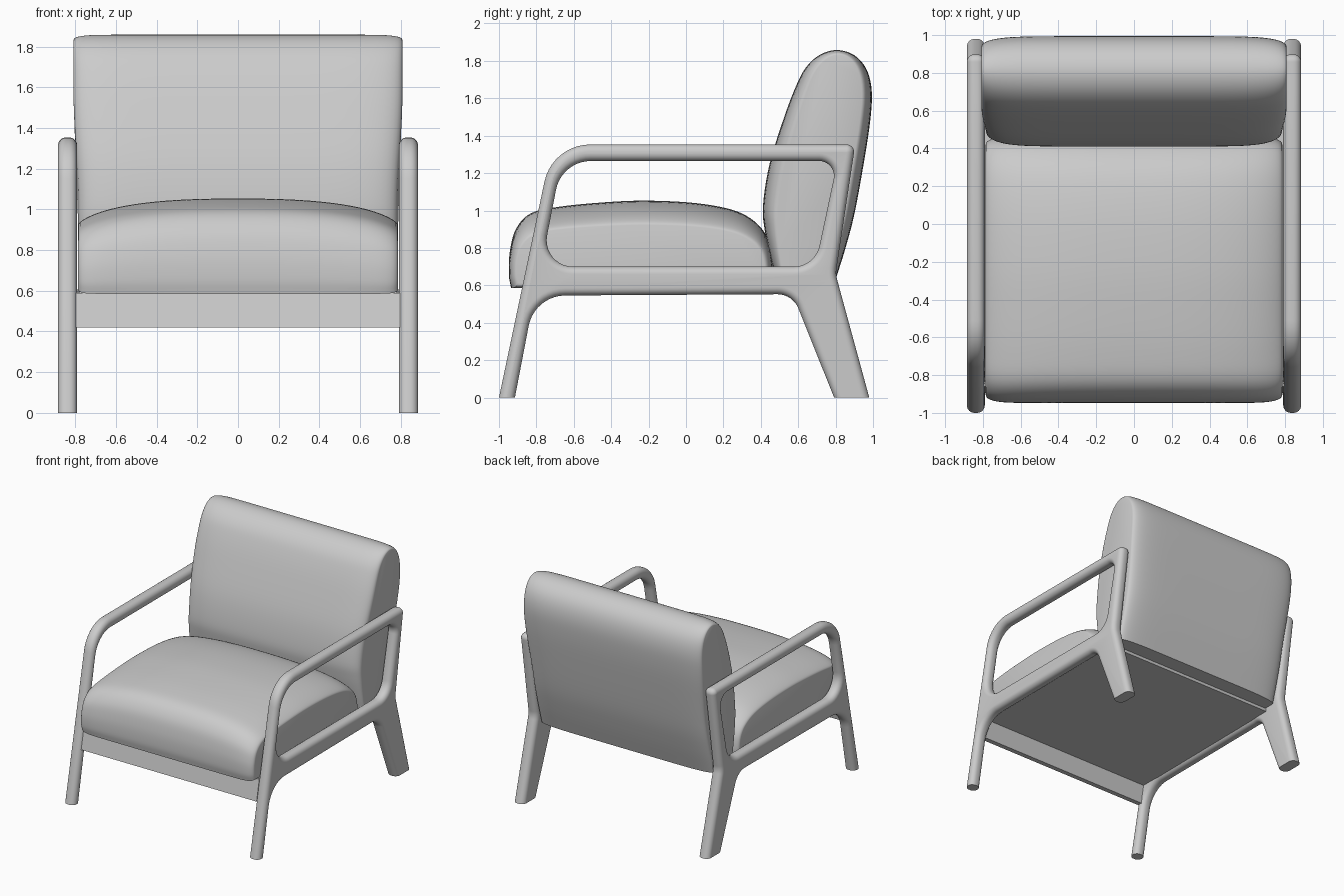
import bpy, bmesh, math
from mathutils import Matrix, Vector

cube = bpy.data.objects.get("Cube")
if cube:
    bpy.data.objects.remove(cube, do_unlink=True)

grey = bpy.data.materials.new("plain grey")
grey.use_nodes = True
COLOUR = (0.6, 0.6, 0.6, 1)
grey.diffuse_color = COLOUR
grey.node_tree.nodes["Principled BSDF"].inputs["Base Color"].default_value = COLOUR


def add_object(name, bm, angle=40):
    bmesh.ops.recalc_face_normals(bm, faces=bm.faces)
    mesh = bpy.data.meshes.new(name)
    bm.to_mesh(mesh)
    bm.free()
    mesh.materials.clear()
    mesh.materials.append(grey)
    obj = bpy.data.objects.new(name, mesh)
    bpy.context.collection.objects.link(obj)
    bpy.ops.object.select_all(action='DESELECT')
    obj.select_set(True)
    bpy.context.view_layer.objects.active = obj
    bpy.ops.object.shade_smooth_by_angle(angle=math.radians(angle))
    return obj


def fillet(corners, steps=10):
    """Polygon of (y, z, radius) corners with each corner rounded."""
    out = []
    for i, (a, b, r) in enumerate(corners):
        p = Vector((a, b))
        d0 = (Vector(corners[i - 1][:2]) - p).normalized()
        d1 = (Vector(corners[(i + 1) % len(corners)][:2]) - p).normalized()
        if r == 0:
            out.append(p)
            continue
        half = d0.angle(d1) / 2
        centre = p + (d0 + d1).normalized() * r / math.sin(half)
        s = p + d0 * r / math.tan(half) - centre
        e = p + d1 * r / math.tan(half) - centre
        sweep = s.angle(e)
        for k in range(steps + 1):
            t = k / steps
            out.append(centre + (s * math.sin((1 - t) * sweep)
                                 + e * math.sin(t * sweep)) / math.sin(sweep))
    return out


def smooth_path(points, steps=5):
    """Catmull-Rom curve through the points."""
    p = [Vector(q) for q in points]
    p = [2 * p[0] - p[1]] + p + [2 * p[-1] - p[-2]]
    out = []
    for i in range(1, len(p) - 2):
        a, b, c, d = p[i - 1:i + 3]
        for k in range(steps):
            t = k / steps
            out.append(0.5 * (2 * b + (c - a) * t + (2 * a - 5 * b + 4 * c - d) * t * t
                              + (3 * b - a - 3 * c + d) * t ** 3))
    return out + [p[-2]]


def loft(name, path, place, stations=40):
    """Sweep a side profile across the width; place(u, p) shapes each section."""
    bm = bmesh.new()
    rings = []
    for i in range(stations + 1):
        u = -math.cos(math.pi * i / stations)
        rings.append([bm.verts.new(place(u, p)) for p in path])
    n = len(path)
    for r0, r1 in zip(rings, rings[1:]):
        for k in range(n):
            bm.faces.new((r0[k], r0[(k + 1) % n], r1[(k + 1) % n], r1[k]))
    bm.faces.new(rings[0])
    bm.faces.new(rings[-1])
    return add_object(name, bm)


def dome(u, power):
    return math.sqrt(max(0, 1 - abs(u) ** power))


# Side frames: one rounded outline with the opening under the arm
OUTLINE = [(-1.021, -0.1, 0), (-0.715, 1.353, 0.25), (0.905, 1.353, 0.04),
           (0.80, 0.66, 0.15), (1.007, -0.1, 0), (0.832, -0.1, 0),
           (0.57, 0.553, 0.12), (-0.81, 0.545, 0.2), (-0.934, -0.1, 0)]
OPENING = [(-0.775, 0.70, 0.14), (-0.665, 1.265, 0.19),
           (0.81, 1.265, 0.08), (0.69, 0.70, 0.14)]
ROUND = 0.04


def side_frame(name, x):
    curve = bpy.data.curves.new(name + " outline", 'CURVE')
    curve.dimensions = '2D'
    curve.fill_mode = 'BOTH'
    curve.extrude = 0.0475 - ROUND
    curve.bevel_depth = ROUND
    curve.bevel_resolution = 5
    curve.offset = -ROUND
    for corners in (OUTLINE, OPENING):
        pts = fillet(corners)
        spline = curve.splines.new('POLY')
        spline.points.add(len(pts) - 1)
        for sp, p in zip(spline.points, pts):
            sp.co = (p.x, p.y, 0, 1)
        spline.use_cyclic_u = True
    helper = bpy.data.objects.new(name + " helper", curve)
    bpy.context.collection.objects.link(helper)
    graph = bpy.context.evaluated_depsgraph_get()
    mesh = bpy.data.meshes.new_from_object(helper.evaluated_get(graph))
    bpy.data.objects.remove(helper, do_unlink=True)
    bm = bmesh.new()
    bm.from_mesh(mesh)
    bpy.data.meshes.remove(mesh)
    # Stand the flat outline up in the side plane
    bm.transform(Matrix(((0, 0, 1, x), (1, 0, 0, 0), (0, 1, 0, 0), (0, 0, 0, 1))))
    bmesh.ops.remove_doubles(bm, verts=bm.verts, dist=0.0005)
    # Trim the feet level with the floor
    cut = bmesh.ops.bisect_plane(bm, geom=bm.verts[:] + bm.edges[:] + bm.faces[:],
                                 plane_co=(0, 0, 0), plane_no=(0, 0, 1), clear_inner=True)
    edges = [e for e in cut["geom_cut"] if isinstance(e, bmesh.types.BMEdge)]
    bmesh.ops.holes_fill(bm, edges=edges)
    add_object(name, bm, 35)


for name, x in (("left_side_frame", 0.8375), ("right_side_frame", -0.8375)):
    side_frame(name, x)

# Seat cushion: domed top with a rolled front
SEAT = smooth_path([(-0.935, 0.585), (-0.947, 0.66), (-0.942, 0.78), (-0.91, 0.9),
                    (-0.83, 0.985), (-0.68, 1.02), (-0.45, 1.043), (-0.22, 1.053),
                    (0.05, 1.04), (0.26, 1.0), (0.38, 0.93), (0.44, 0.84),
                    (0.462, 0.72), (0.462, 0.585)])


def seat_section(u, p):
    y = -0.24 + (p.x + 0.24) * (0.94 + 0.06 * dome(u, 14))
    lift = 0.68 + 0.32 * dome(u, 2.5)
    bottom = 0.585 + 0.02 * (1 - dome(u, 30))
    return (0.785 * u, y, bottom + (p.y - 0.585) * lift)


loft("seat_cushion", SEAT, seat_section)

# Back cushion: leaning pad, slightly wider near the top
BACK = smooth_path([(0.49, 0.6), (0.45, 0.75), (0.42, 0.9), (0.412, 1.03), (0.447, 1.25),
                    (0.525, 1.5), (0.59, 1.67), (0.645, 1.77), (0.72, 1.835),
                    (0.81, 1.858), (0.9, 1.83), (0.965, 1.755), (0.993, 1.64),
                    (0.985, 1.48), (0.95, 1.25), (0.90, 0.98), (0.85, 0.79), (0.79, 0.6)])


def back_section(u, p):
    middle = 0.63 + (p.y - 0.6) * 0.165
    y = middle + (p.x - middle) * (0.72 + 0.28 * dome(u, 8))
    top = 1 - 0.02 * (1 - dome(u, 16))
    rise = min(1, max(0, (p.y - 1.0) / 0.6))
    half_width = 0.783 + 0.025 * rise * rise * (3 - 2 * rise)
    return (half_width * u, y, 0.6 + (p.y - 0.6) * top)


loft("back_cushion", BACK, back_section)


# Boards under the seat, each a side profile spanning between the frames
def board(name, profile, half=0.795):
    bm = bmesh.new()
    face = bm.faces.new([bm.verts.new((-half, y, z)) for y, z in profile])
    new = bmesh.ops.extrude_face_region(bm, geom=[face])["geom"]
    bmesh.ops.translate(bm, vec=(2 * half, 0, 0),
                        verts=[v for v in new if isinstance(v, bmesh.types.BMVert)])
    add_object(name, bm)


board("front_rail", [(-0.895, 0.42), (-0.86, 0.59), (-0.82, 0.59), (-0.855, 0.42)])
board("seat_base", [(-0.85, 0.565), (-0.85, 0.595), (0.66, 0.605), (0.66, 0.575)])
